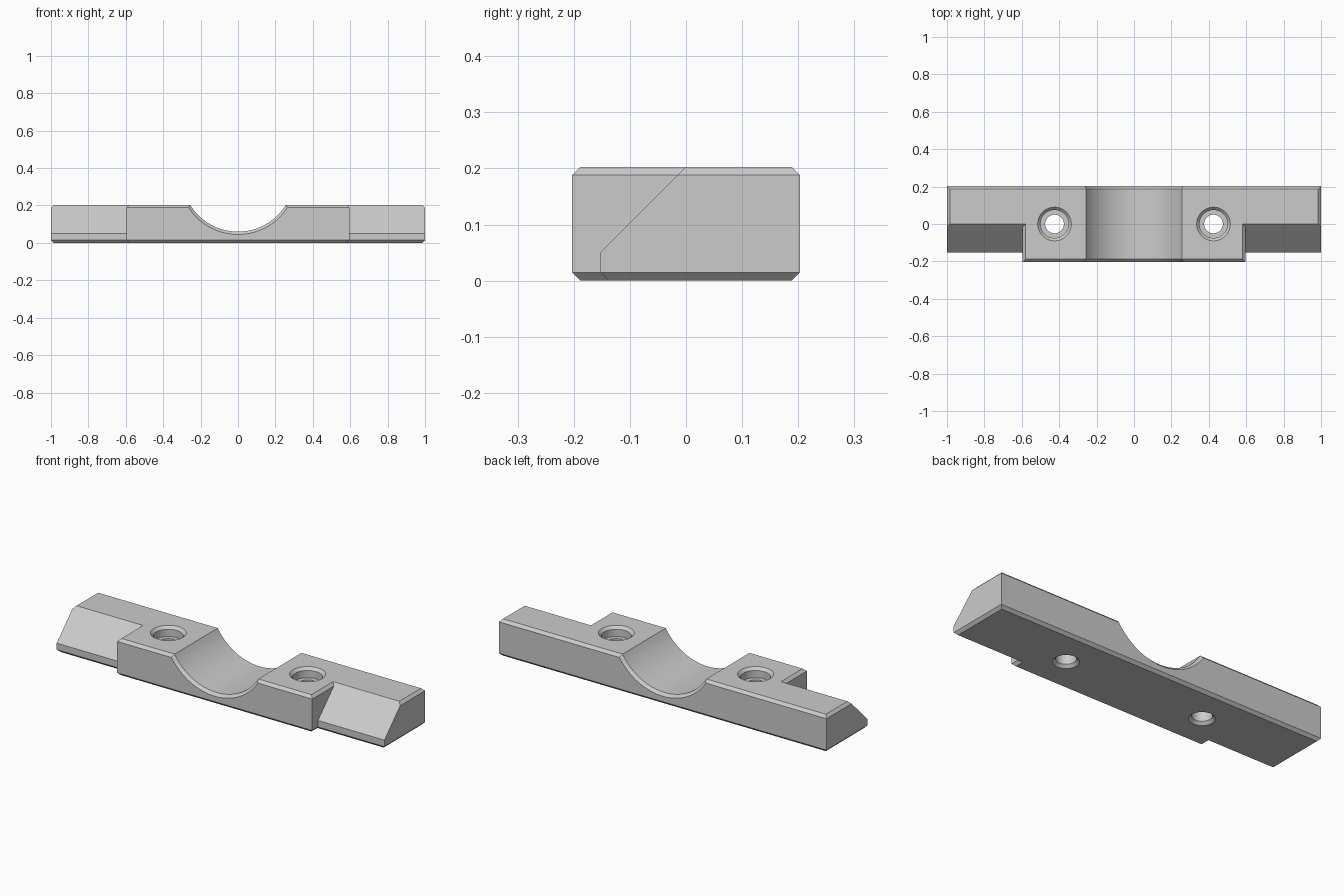
import bpy, bmesh, math
from mathutils import Vector, Matrix

default = bpy.data.objects.get("Cube")
if default:
    bpy.data.objects.remove(default, do_unlink=True)

H = 0.203        # height
D = 0.203        # half depth
C = 0.015        # chamfer
BLOCK_X = 0.595  # half width of the front block

grey = bpy.data.materials.new("plain grey")
grey.use_nodes = True
grey.diffuse_color = (0.6, 0.6, 0.6, 1)
grey.node_tree.nodes["Principled BSDF"].inputs["Base Color"].default_value = (0.6, 0.6, 0.6, 1)


def finish(name, bm):
    bmesh.ops.recalc_face_normals(bm, faces=bm.faces)
    mesh = bpy.data.meshes.new(name)
    bm.to_mesh(mesh)
    bm.free()
    obj = bpy.data.objects.new(name, mesh)
    bpy.context.collection.objects.link(obj)
    return obj


def chamfered_bar(name, half_x, front, slope_start):
    """Box with its horizontal edges cut at 45 degrees."""
    bm = bmesh.new()
    size = Matrix.Diagonal((2 * half_x, D - front, H, 1))
    centre = Matrix.Translation((0, (D + front) / 2, H / 2))
    bmesh.ops.create_cube(bm, size=1, matrix=centre @ size)
    cuts = [((0, slope_start, H), (0, -1, 1)), ((0, front + C, 0), (0, -1, -1))]
    for z, up in ((H, 1), (0, -1)):
        cuts.append(((0, D - C, z), (0, 1, up)))
        for side in (-1, 1):
            cuts.append(((side * (half_x - C), 0, z), (side, 0, up)))
    for point, normal in cuts:
        geom = bm.verts[:] + bm.edges[:] + bm.faces[:]
        bmesh.ops.bisect_plane(bm, geom=geom, dist=1e-6, plane_co=point,
                               plane_no=Vector(normal).normalized(), clear_outer=True)
        bmesh.ops.holes_fill(bm, edges=bm.edges[:], sides=0)
    return finish(name, bm)


def lathe(name, profile, steps):
    """Solid of revolution about z from (radius, height) points."""
    bm = bmesh.new()
    verts = [bm.verts.new((r, 0, z)) for r, z in profile]
    edges = [bm.edges.new(pair) for pair in zip(verts, verts[1:])]
    bmesh.ops.spin(bm, geom=verts + edges, cent=(0, 0, 0), axis=(0, 0, 1),
                   angle=2 * math.pi, steps=steps, use_merge=True)
    bmesh.ops.remove_doubles(bm, verts=bm.verts[:], dist=1e-5)
    return finish(name, bm)


def combine(target, tool, operation):
    tool.hide_render = True
    mod = target.modifiers.new(tool.name, "BOOLEAN")
    mod.operation = operation
    mod.solver = "EXACT"
    mod.object = tool
    bpy.context.view_layer.update()
    with bpy.context.temp_override(object=target, active_object=target):
        bpy.ops.object.modifier_apply(modifier=mod.name)
    bpy.data.objects.remove(tool, do_unlink=True)


# Long rail with a sloped front, joined with the deeper middle block
clamp = chamfered_bar("clamp_bar", 1.0, -0.152, 0.0)
clamp.data.materials.append(grey)
block = chamfered_bar("middle_block", BLOCK_X, -D, -D + C)
block.data.materials.append(grey)
combine(clamp, block, "UNION")

# Round saddle groove, flared at the front and back
R, OUT = 0.30, 0.05
half = [(0, D + OUT), (R + C + OUT, D + OUT), (R, D - C)]
groove = lathe("groove_cutter", half + [(r, -z) for r, z in reversed(half)], 128)
groove.rotation_euler.x = math.pi / 2
groove.location.z = 0.36
combine(clamp, groove, "DIFFERENCE")

# Counterbored screw holes, chamfered at both ends
BORE, HEAD, SEAT = 0.05, 0.075, H - 0.055
hole = [(0, -OUT), (BORE + C + OUT, -OUT), (BORE, C), (BORE, SEAT), (HEAD, SEAT),
        (HEAD, H - C), (HEAD + C + OUT, H + OUT), (0, H + OUT)]
for side in (-1, 1):
    cutter = lathe("hole_cutter", hole, 48)
    cutter.location.x = side * 0.425
    combine(clamp, cutter, "DIFFERENCE")

# Smooth the round cuts, keep the chamfers crisp
bpy.ops.object.select_all(action="DESELECT")
clamp.select_set(True)
bpy.context.view_layer.objects.active = clamp
bpy.ops.object.shade_smooth_by_angle(angle=math.radians(30))
